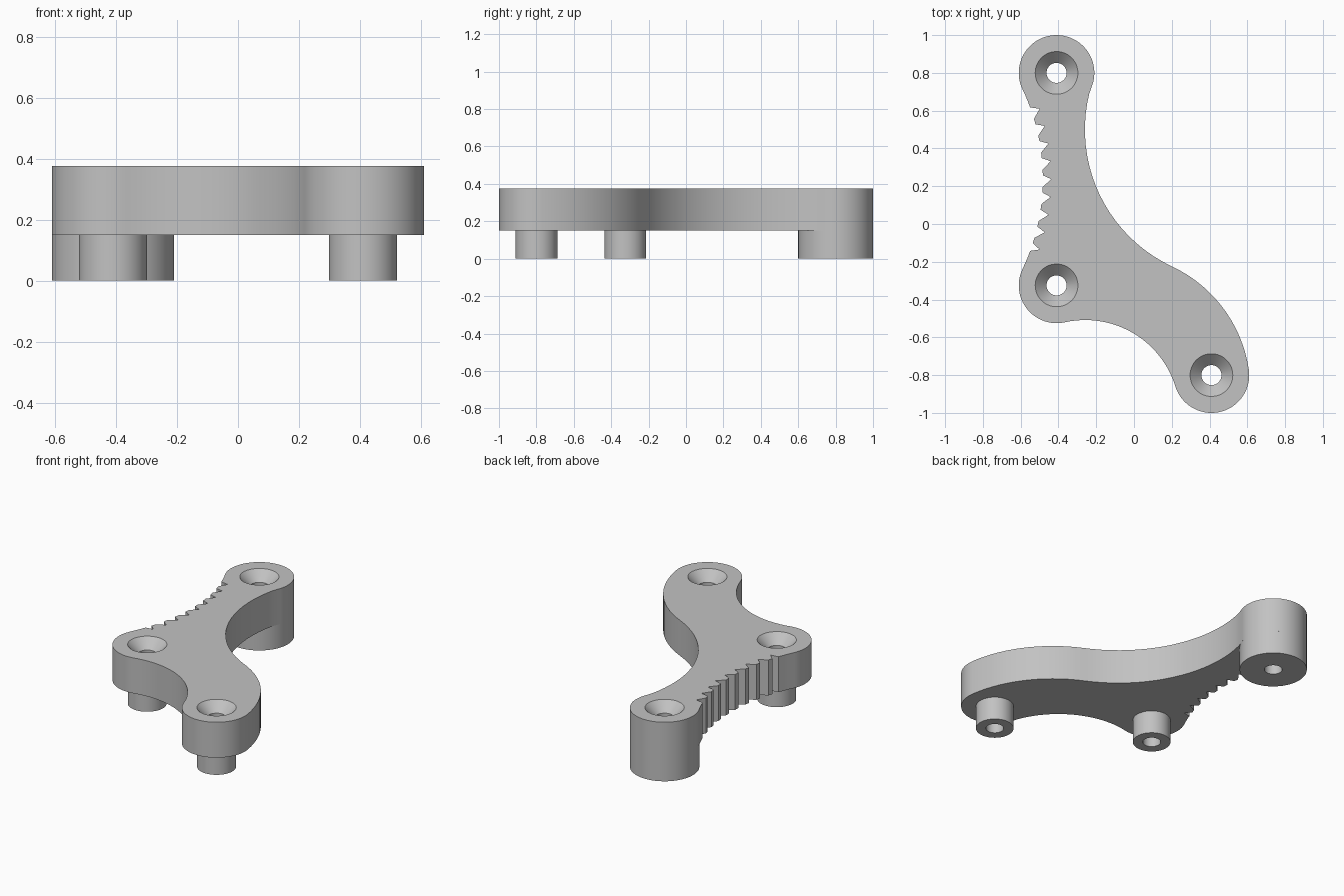
import bpy, bmesh, math
from mathutils import Vector

if "Cube" in bpy.data.objects:
    bpy.data.objects.remove(bpy.data.objects["Cube"])

grey = bpy.data.materials.new("plain_grey")
grey.use_nodes = True
colour = (0.54, 0.54, 0.54, 1)
grey.diffuse_color = colour
grey.node_tree.nodes["Principled BSDF"].inputs["Base Color"].default_value = colour

TOP, FLOOR = 0.375, 0.15          # plate heights
END_R, HOLE_R, SINK_R = 0.2, 0.053, 0.113
back, corner, front = Vector((-0.41, 0.8)), Vector((-0.41, -0.325)), Vector((0.41, -0.8))


def add_object(name, bm):
    bmesh.ops.recalc_face_normals(bm, faces=bm.faces)
    mesh = bpy.data.meshes.new(name)
    bm.to_mesh(mesh)
    bm.free()
    mesh.materials.append(grey)
    obj = bpy.data.objects.new(name, mesh)
    bpy.context.collection.objects.link(obj)
    return obj


def smooth(obj):
    bpy.ops.object.select_all(action='DESELECT')
    obj.select_set(True)
    bpy.context.view_layer.objects.active = obj
    bpy.ops.object.shade_smooth_by_angle(angle=math.radians(30))


def lathe(name, centre, profile, steps=64):
    """Spin an (r, z) profile about a vertical axis."""
    bm = bmesh.new()
    verts = [bm.verts.new((centre.x + r, centre.y, z)) for r, z in profile]
    edges = [bm.edges.new(pair) for pair in zip(verts, verts[1:])]
    bmesh.ops.spin(bm, geom=verts + edges, cent=(*centre, 0), axis=(0, 0, 1),
                   angle=math.tau, steps=steps, use_duplicate=False)
    bmesh.ops.remove_doubles(bm, verts=bm.verts, dist=1e-5)
    return add_object(name, bm)


def meet(a, b, ra, rb):
    """Point at distance ra from a and rb from b, left of the way a to b."""
    d = (b - a).length
    u = (b - a) / d
    along = (d * d + ra * ra - rb * rb) / (2 * d)
    return a + u * along + Vector((-u.y, u.x)) * math.sqrt(ra * ra - along * along)


def toward(a, b, r):
    return a + (b - a).normalized() * r


def polar(c, r, angle):
    return c + Vector((math.cos(angle), math.sin(angle))) * r


def arc(c, start, end, ccw=True):
    """Points on the arc about c, without the last one."""
    a0 = math.atan2(*(start - c).yx)
    sweep = (math.atan2(*(end - c).yx) - a0) % math.tau
    if not ccw:
        sweep -= math.tau
    n = max(3, math.ceil(abs(sweep) / 0.07))
    return [polar(c, (start - c).length, a0 + sweep * i / n) for i in range(n)]


# Centres of the tangent arcs that join the three round ends
RACK_R, BELLY_R, INNER_R, SHOULDER_R = 1.105, 0.5, 0.8, 0.72
rack = meet(corner, back, RACK_R + END_R, RACK_R + END_R)
belly = meet(front, corner, BELLY_R + END_R, BELLY_R + END_R)
inner = Vector((0.54, 0.5))
shoulder = meet(front, inner, SHOULDER_R - END_R, INNER_R + SHOULDER_R)

back_in, back_out = toward(back, inner, END_R), toward(back, rack, END_R)
corner_in, corner_out = toward(corner, rack, END_R), toward(corner, belly, END_R)
front_in, front_out = toward(front, belly, END_R), toward(front, shoulder, -END_R)
bend = toward(inner, shoulder, INNER_R)

# Toothed edge: notches on an outer radius, blunt tips on the inner one
NOTCHES, PITCH, NOTCH_R = 9, 0.0825, 1.15
first_tip, last_tip = polar(rack, RACK_R, 0.351), polar(rack, RACK_R, -0.351)
teeth = [first_tip]
for i in range(NOTCHES):
    angle = PITCH * ((NOTCHES - 1) / 2 - i)
    teeth.append(polar(rack, NOTCH_R, angle))
    if i < NOTCHES - 1:
        teeth += [polar(rack, RACK_R, angle - PITCH * f) for f in (0.45, 0.78)]

outline = (arc(back, back_in, back_out)
           + arc(rack, back_out, first_tip, False)
           + teeth
           + arc(rack, last_tip, corner_in, False)
           + arc(corner, corner_in, corner_out)
           + arc(belly, corner_out, front_in, False)
           + arc(front, front_in, front_out)
           + arc(shoulder, front_out, bend)
           + arc(inner, bend, back_in, False))

# Plate
bm = bmesh.new()
face = bm.faces.new([bm.verts.new((p.x, p.y, FLOOR)) for p in outline])
raised = bmesh.ops.extrude_face_region(bm, geom=[face])["geom"]
bmesh.ops.translate(bm, vec=(0, 0, TOP - FLOOR),
                    verts=[v for v in raised if isinstance(v, bmesh.types.BMVert)])
plate = add_object("plate", bm)

# Countersunk screw holes
bpy.context.view_layer.objects.active = plate
over = 0.02
for centre in (back, corner, front):
    cutter = lathe("hole_cutter", centre, [
        (0, -over), (HOLE_R, -over), (HOLE_R, TOP - SINK_R + HOLE_R),
        (SINK_R, TOP), (SINK_R, TOP + over), (0, TOP + over)])
    cutter.hide_render = True
    mod = plate.modifiers.new("hole", 'BOOLEAN')
    mod.operation, mod.solver, mod.object = 'DIFFERENCE', 'EXACT', cutter
    bpy.ops.object.modifier_apply(modifier=mod.name)
    bpy.data.objects.remove(cutter)
smooth(plate)

# Hollow feet under the plate
for name, centre, radius in (("back_boss", back, END_R),
                             ("corner_post", corner, 0.112),
                             ("front_post", front, 0.112)):
    smooth(lathe(name, centre, [(radius, FLOOR), (radius, 0), (HOLE_R, 0), (HOLE_R, FLOOR)]))
